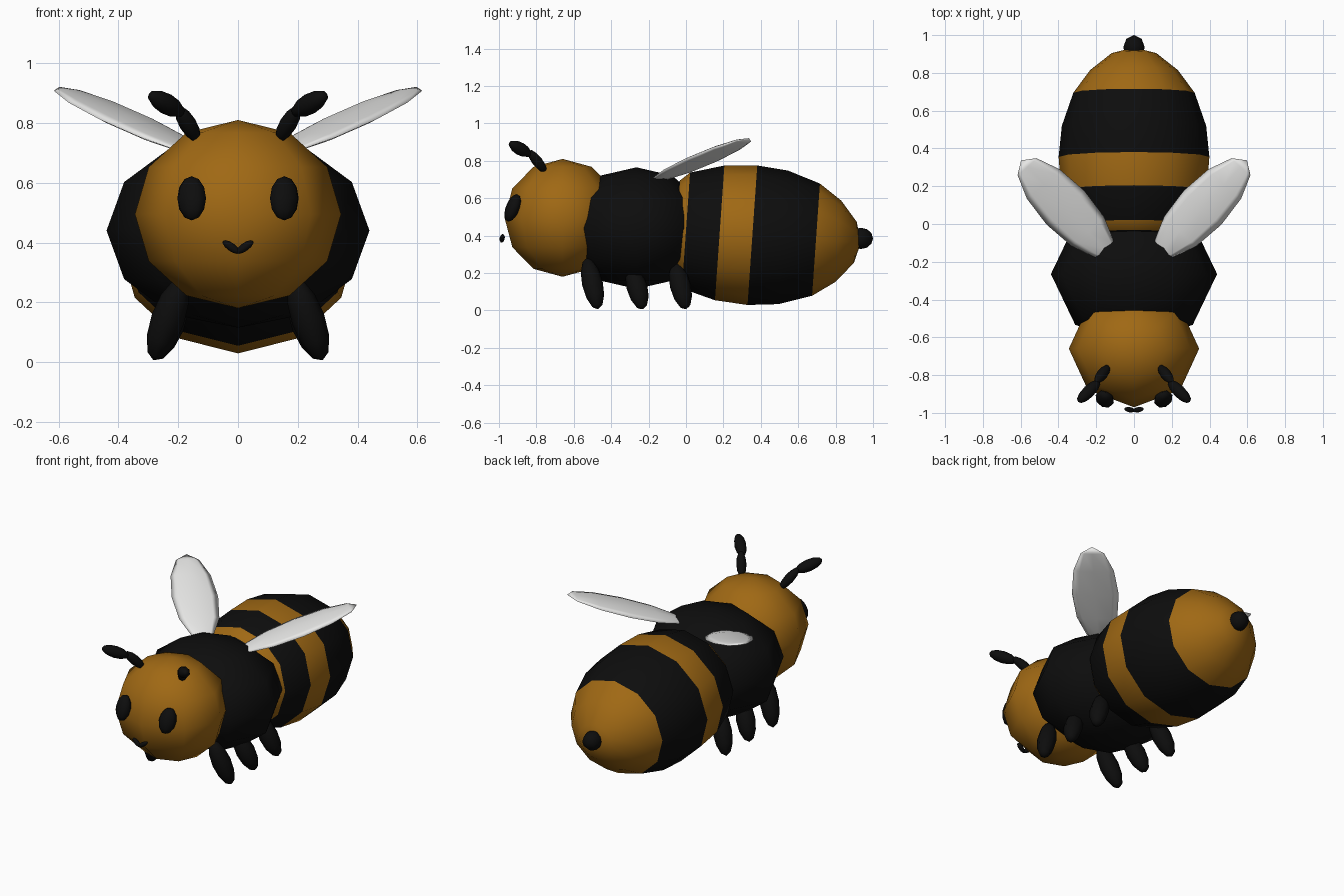
import bpy, bmesh, math
from mathutils import Matrix, Vector

cube = bpy.data.objects.get("Cube")
if cube:
    bpy.data.objects.remove(cube, do_unlink=True)


def material(name, color):
    m = bpy.data.materials.new(name)
    m.use_nodes = True
    m.diffuse_color = (*color, 1)
    bsdf = m.node_tree.nodes["Principled BSDF"]
    bsdf.inputs["Base Color"].default_value = (*color, 1)
    bsdf.inputs["Roughness"].default_value = 0.8
    return m


amber = material("amber", (0.35, 0.14, 0.007))
black = material("soft black", (0.004, 0.004, 0.004))
white = material("wing white", (0.8, 0.8, 0.79))


def finish(bm, name, mats):
    bmesh.ops.recalc_face_normals(bm, faces=bm.faces)
    for f in bm.faces:
        f.smooth = True
    me = bpy.data.meshes.new(name)
    bm.to_mesh(me)
    bm.free()
    for m in mats:
        me.materials.append(m)
    ob = bpy.data.objects.new(name, me)
    bpy.context.collection.objects.link(ob)
    return ob


def ellipsoid(name, mat, center, axes):
    """Low-poly ball whose three half-axes are given as vectors."""
    bm = bmesh.new()
    bmesh.ops.create_uvsphere(bm, u_segments=8, v_segments=6, radius=1)
    m = Matrix([Vector(a) for a in axes]).transposed().to_4x4()
    bm.transform(Matrix.Translation(center) @ m)
    return finish(bm, name, [mat])


def ball(name, mat, center, rx, ry, rz):
    return ellipsoid(name, mat, center, [(rx, 0, 0), (0, ry, 0), (0, 0, rz)])


def rod(name, mat, center, half, radius):
    """Ellipsoid stretched along the half-length vector."""
    h = Vector(half)
    side = h.cross(Vector((0, 1, 0))).normalized() * radius
    other = h.cross(side).normalized() * radius
    return ellipsoid(name, mat, center, [side, other, h])


# Head and thorax
ball("head", amber, (0, -0.66, 0.495), 0.345, 0.31, 0.315)
ball("thorax", black, (0, -0.265, 0.44), 0.44, 0.38, 0.325)

# Striped abdomen: (position along axis, radius, stripe colour behind the ring)
profile = [(-0.12, 0.17, 1), (-0.05, 0.265, 0), (0.0, 0.31, 1), (0.18, 0.36, 0),
           (0.355, 0.373, 1), (0.52, 0.357, 1), (0.695, 0.3, 0),
           (0.815, 0.217, 0), (0.905, 0.11, 0)]
bm = bmesh.new()
rings = []
for y, r, _ in profile:
    angles = [math.tau * i / 12 for i in range(12)]
    rings.append([bm.verts.new((1.07 * r * math.sin(a), y + 0.07 * r * math.cos(a),
                                0.427 - 0.07 * y + r * math.cos(a))) for a in angles])
for a, b, (_, _, stripe) in zip(rings, rings[1:], profile):
    for i in range(12):
        j = (i + 1) % 12
        bm.faces.new((a[i], a[j], b[j], b[i])).material_index = stripe
for ring, y, stripe in ((rings[0], -0.15, 1), (rings[-1], 0.935, 0)):
    tip = bm.verts.new((0, y, 0.427 - 0.07 * y))
    for i in range(12):
        bm.faces.new((ring[i], ring[(i + 1) % 12], tip)).material_index = stripe
finish(bm, "abdomen", [amber, black])

ball("stinger", black, (0, 0.935, 0.385), 0.057, 0.065, 0.057)

# Mirrored parts
for side, s in (("left", 1), ("right", -1)):
    for part, y, z in (("front", -0.5, 0.143), ("middle", -0.262, 0.125),
                       ("rear", -0.03, 0.132)):
        rod(f"{part}_leg_{side}", black, (0.235 * s, y, z),
            (0.048 * s, 0.03, -z + 0.006), 0.056)

    # Antenna in two segments
    rod(f"antenna_stalk_{side}", black, (0.168 * s, -0.795, 0.797),
        (0.035 * s, -0.045, 0.058), 0.029)
    rod(f"antenna_tip_{side}", black, (0.24 * s, -0.887, 0.864),
        (0.056 * s, -0.055, 0.032), 0.035)

    # Flat wing swept back, out and up
    length = Vector((0.235 * s, 0.25, 0.114))
    width = Vector((0.1 * s, -0.09, 0.005))
    thick = length.cross(width).normalized() * 0.018
    ellipsoid(f"wing_{side}", white, (0.363 * s, 0.087, 0.807), [width, thick, length])

    # Eye leaning with the head, and half of the smile
    ellipsoid(f"eye_{side}", black, (0.155 * s, -0.927, 0.548),
              [(0.048 * s, 0.02, 0), (-0.015 * s, 0.035, 0), (0, 0.022, 0.074)])
    rod(f"smile_{side}", black, (0.023 * s, -0.983, 0.385),
        (0.028 * s, 0.004, 0.02), 0.014)
